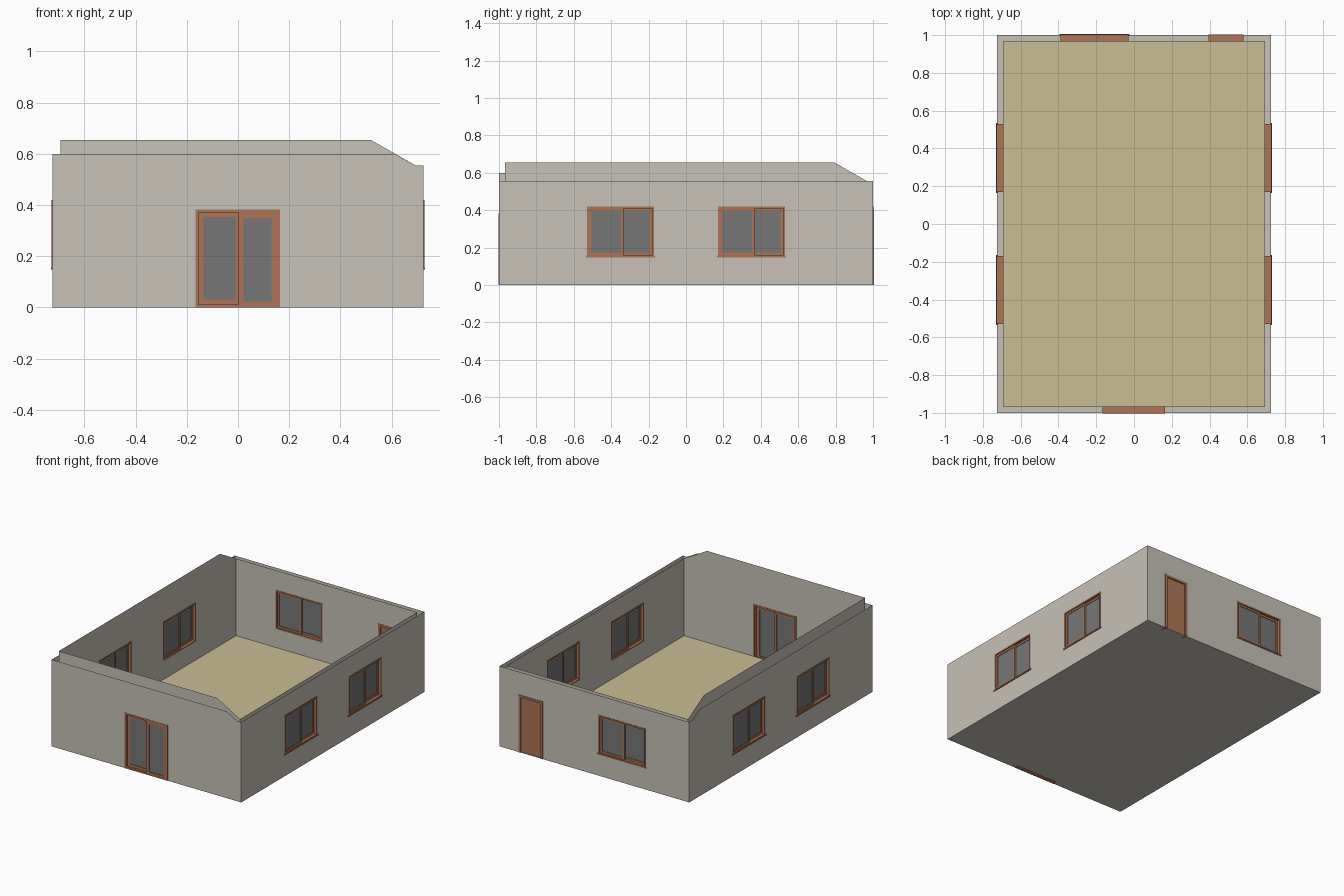
import bpy, bmesh, math
from mathutils import Matrix, Vector

if "Cube" in bpy.data.objects:
    bpy.data.objects.remove(bpy.data.objects["Cube"])

HX, HY, T = 0.725, 1.0, 0.032      # half width, half length, wall thickness
LOW, MID, HIGH = 0.555, 0.60, 0.655


def material(name, rgb):
    m = bpy.data.materials.new(name)
    m.diffuse_color = (*rgb, 1)
    m.use_nodes = True
    m.node_tree.nodes["Principled BSDF"].inputs["Base Color"].default_value = m.diffuse_color
    return m


WALL = material("wall_plaster", (0.57, 0.54, 0.475))
FLOOR = material("floor_tan", (0.597, 0.515, 0.30))
WOOD = material("brown_frame", (0.413, 0.178, 0.093))
GLASS = material("grey_glass", (0.184, 0.184, 0.184))

# Wall frames: local x runs along the wall, local y points into the room
SIDES = {
    "front": Matrix.Translation((0, -HY, 0)),
    "right": Matrix.Translation((HX, 0, 0)) @ Matrix.Rotation(math.pi / 2, 4, 'Z'),
    "back": Matrix.Translation((0, HY, 0)) @ Matrix.Rotation(math.pi, 4, 'Z'),
    "left": Matrix.Translation((-HX, 0, 0)) @ Matrix.Rotation(-math.pi / 2, 4, 'Z'),
}


def finish(name, bm, mat, matrix):
    bm.transform(matrix)
    me = bpy.data.meshes.new(name)
    bm.to_mesh(me)
    bm.free()
    me.materials.append(mat)
    ob = bpy.data.objects.new(name, me)
    bpy.context.collection.objects.link(ob)
    return ob


def boxes(name, side, mat, items):
    """One object out of boxes (u0, u1, n0, n1, z0, z1) in wall coordinates."""
    bm = bmesh.new()
    for u0, u1, n0, n1, z0, z1 in items:
        m = Matrix.Translation(((u0 + u1) / 2, (n0 + n1) / 2, (z0 + z1) / 2))
        m = m @ Matrix.Diagonal((u1 - u0, n1 - n0, z1 - z0, 1))
        bmesh.ops.create_cube(bm, size=1, matrix=m)
    return finish(name, bm, mat, SIDES[side])


def ring(u0, u1, z0, z1, t, n0, n1):
    """Four bars around a rectangle."""
    return [(u0, u0 + t, n0, n1, z0, z1), (u1 - t, u1, n0, n1, z0, z1),
            (u0 + t, u1 - t, n0, n1, z0, z0 + t), (u0 + t, u1 - t, n0, n1, z1 - t, z1)]


def sheet(name, side, outline, holes, n, facing):
    """Flat wall skin with rectangular openings."""
    bm = bmesh.new()
    loops = [outline] + [[(a, c), (b, c), (b, d), (a, d)] for a, b, c, d in holes]
    for pts in loops:
        vs = [bm.verts.new((u, n, z)) for u, z in pts]
        for i, v in enumerate(vs):
            bm.edges.new((v, vs[(i + 1) % len(vs)]))
    want = Vector((0, facing, 0))
    bmesh.ops.triangle_fill(bm, use_beauty=True, use_dissolve=False,
                            edges=bm.edges[:], normal=want)
    bm.normal_update()
    bad = [f for f in bm.faces if f.normal.dot(want) < 0]
    if bad:
        bmesh.ops.reverse_faces(bm, faces=bad)
    finish(name, bm, WALL, SIDES[side])


def wall(side, w, holes, tall=0):
    """Outer and inner skins; tall = direction of the sloped end, 0 = plain."""
    i = w - T
    outer = [(-w, 0), (w, 0), (w, LOW), (-w, LOW)]
    inner = [(-i, 0), (i, 0), (i, LOW), (-i, LOW)]
    if tall:
        outer = [(-w, 0), (w, 0), (w, LOW), (i, LOW), (w - 0.113, MID), (-w, MID)]
        inner = [(-i, 0), (i, 0), (i, LOW), (w - 0.207, HIGH), (-i, HIGH)]
        outer = [(u * tall, z) for u, z in outer]
        inner = [(u * tall, z) for u, z in inner]
    sheet(side + "_wall_outer", side, outer, holes, 0, -1)
    sheet(side + "_wall_inner", side, inner, holes, T, 1)


def window(name, side, c):
    """Two-sash window with sill, centred at c along the wall."""
    a, b, z0, z1 = c - 0.18, c + 0.18, 0.15, 0.42
    wood = ring(a, b, z0, z1, 0.01, -0.003, T + 0.002)
    wood += ring(a + 0.01, c + 0.016, z0 + 0.01, z1 - 0.01, 0.014, 0.004, 0.015)
    wood += ring(c - 0.016, b - 0.01, z0 + 0.01, z1 - 0.01, 0.014, 0.016, 0.027)
    wood.append((a - 0.005, b + 0.005, -0.006, 0.004, z0 - 0.002, z0 + 0.007))
    boxes(name + "_frame", side, WOOD, wood)
    boxes(name + "_glass", side, GLASS,
          [(a + 0.02, c + 0.005, 0.008, 0.011, z0 + 0.02, z1 - 0.02),
           (c - 0.005, b - 0.02, 0.020, 0.023, z0 + 0.02, z1 - 0.02)])
    return (a + 0.003, b - 0.003, z0 + 0.003, z1 - 0.003)


# Side walls with two windows each
for side, tall in (("right", 0), ("left", -1)):
    holes = [window(f"{side}_window_{k + 1}", side, c) for k, c in enumerate((-0.35, 0.35))]
    wall(side, HY, holes, tall)

# Front wall with glazed sliding door
wood = ring(-0.166, 0.164, 0, 0.383, 0.012, -0.002, T + 0.002)
wood += ring(-0.154, 0.008, 0.012, 0.371, 0.0185, 0.012, 0.024)
wood += ring(0, 0.152, 0.002, 0.371, 0.021, -0.001, 0.011)
boxes("sliding_door_frame", "front", WOOD, wood)
boxes("sliding_door_glass", "front", GLASS,
      [(-0.14, -0.006, 0.016, 0.019, 0.025, 0.36),
       (0.015, 0.14, 0.004, 0.007, 0.015, 0.36)])
wall("front", HX, [(-0.163, 0.161, 0.002, 0.38)], 1)

# Back wall with window and solid door
hole = window("back_window", "back", 0.21)
wall("back", HX, [hole, (-0.577, -0.398, 0.002, 0.394)])
boxes("back_door_frame", "back", WOOD,
      [(-0.58, -0.563, -0.004, T + 0.003, 0, 0.397),
       (-0.412, -0.395, -0.004, T + 0.003, 0, 0.397),
       (-0.563, -0.412, -0.004, T + 0.003, 0.381, 0.397)])
boxes("back_door_leaf", "back", WOOD, [(-0.563, -0.412, 0.004, 0.028, 0.002, 0.381)])


# Base under the walls, and the room floor
def slab(name, hx, hy, z, up, mat):
    bm = bmesh.new()
    bmesh.ops.create_grid(bm, x_segments=1, y_segments=1, size=1,
                          matrix=Matrix.Translation((0, 0, z)) @ Matrix.Diagonal((hx, hy, 1, 1)))
    if not up:
        bmesh.ops.reverse_faces(bm, faces=bm.faces[:])
    finish(name, bm, mat, Matrix())


slab("base", HX, HY, 0, False, WALL)
slab("floor", HX - T, HY - T, 0.022, True, FLOOR)
